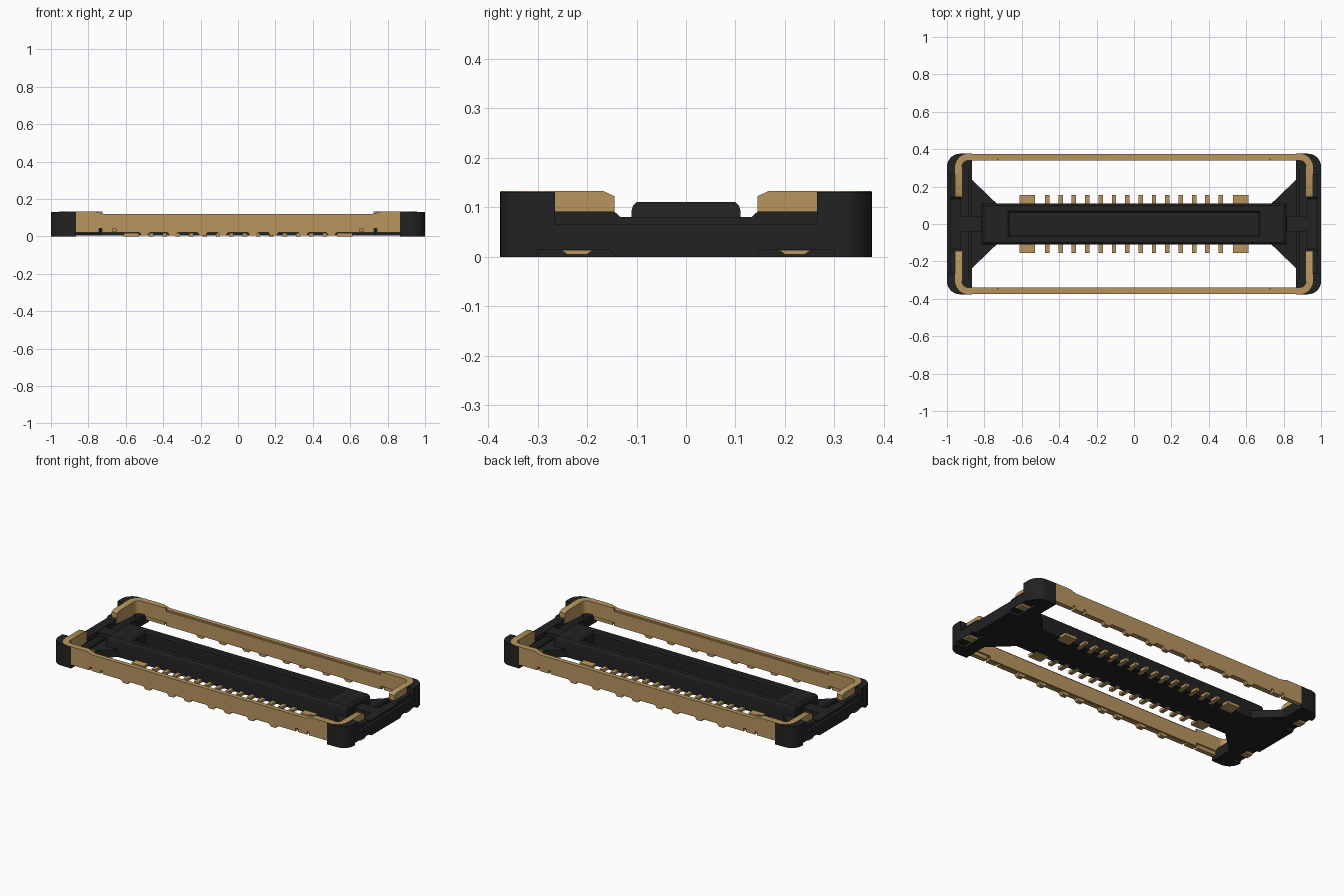
import bpy, bmesh, math

if "Cube" in bpy.data.objects:
    bpy.data.objects.remove(bpy.data.objects["Cube"])


def material(name, col):
    m = bpy.data.materials.new(name)
    m.diffuse_color = (*col, 1)
    m.use_nodes = True
    m.node_tree.nodes["Principled BSDF"].inputs["Base Color"].default_value = m.diffuse_color
    return m


BLACK = material("black_plastic", (0.016, 0.016, 0.016))
GOLD = material("gold_metal", (0.48, 0.305, 0.115))


def finish(bm, name, mat, mirror=""):
    bmesh.ops.recalc_face_normals(bm, faces=bm.faces[:])
    me = bpy.data.meshes.new(name)
    bm.to_mesh(me)
    bm.free()
    me.materials.append(mat)
    ob = bpy.data.objects.new(name, me)
    bpy.context.collection.objects.link(ob)
    if mirror:
        mod = ob.modifiers.new("mirror", 'MIRROR')
        mod.use_axis = ('x' in mirror, 'y' in mirror, False)
        mod.use_mirror_merge = False
    bpy.ops.object.select_all(action='DESELECT')
    ob.select_set(True)
    bpy.context.view_layer.objects.active = ob
    bpy.ops.object.shade_smooth_by_angle(angle=math.radians(25))
    return ob


def prism(bm, pts, axis, lo, hi):
    """Extrude a 2D outline along one axis."""
    def put(p, h):
        return {'x': (h, *p), 'y': (p[0], h, p[1]), 'z': (*p, h)}[axis]
    a = [bm.verts.new(put(p, lo)) for p in pts]
    b = [bm.verts.new(put(p, hi)) for p in pts]
    bm.faces.new(a[::-1])
    bm.faces.new(b)
    for i in range(len(pts)):
        j = (i + 1) % len(pts)
        bm.faces.new((a[i], a[j], b[j], b[i]))


def box(bm, x0, x1, y0, y1, z0, z1):
    prism(bm, [(x0, y0), (x1, y0), (x1, y1), (x0, y1)], 'z', z0, z1)


def arc(cx, cy, r, a0, a1, n=8):
    return [(cx + r * math.cos(math.radians(a0 + (a1 - a0) * i / n)),
             cy + r * math.sin(math.radians(a0 + (a1 - a0) * i / n))) for i in range(n + 1)]


OUT = arc(0.93, 0.306, 0.07, 0, 90)       # outer housing corner

# central bar: stacked rectangles, rounded rim, sunk pocket
bm = bmesh.new()
loops = [(.815, .11, .004), (.815, .11, .094), (.811, .107, .104), (.802, .100, .111),
         (.675, .070, .111), (.665, .062, .102), (.665, .062, .035)]
prev = None
for hx, hy, z in loops:
    ring = [bm.verts.new((sx * hx, sy * hy, z)) for sx, sy in ((-1, -1), (1, -1), (1, 1), (-1, 1))]
    if prev:
        for i in range(4):
            bm.faces.new((prev[i], prev[(i + 1) % 4], ring[(i + 1) % 4], ring[i]))
    else:
        bm.faces.new(ring[::-1])
    prev = ring
bm.faces.new(prev)
finish(bm, "central_bar", BLACK)

# end blocks with sloped webs joining them to the bar
bm = bmesh.new()
prism(bm, [(.735, -.11), (.865, -.235), (.90, -.235), (.90, .235), (.865, .235), (.735, .11)],
      'z', .004, .05)
plan = [(.865, 0), (1, 0)] + OUT + [(.865, .376)]
full = [(x, -y) for x, y in plan[:1:-1]] + plan[1:]
inner = [(.94, -.37), (.94, .37), (.865, .37), (.865, -.37)]
prism(bm, inner, 'z', 0, .05)
outer = [(.93, -.376)] + [p for p in full if p[0] >= .931] + [(.93, .376)]
prism(bm, outer, 'z', .015, .067)
finish(bm, "end_block", BLACK, "x")

# feet under the end blocks, leaving notches for the pads
bm = bmesh.new()
prism(bm, [(-.14, 0), (.14, 0), (.155, .016), (-.155, .016)][::-1], 'x', .935, 1)
finish(bm, "middle_foot", BLACK, "x")
bm = bmesh.new()
prism(bm, [(.865, .30), (1, .30)] + OUT + [(.865, .376)], 'z', 0, .055)
finish(bm, "corner_foot", BLACK, "xy")

# stepped ledge carrying the shield arms
bm = bmesh.new()
half = [(.133, .081), (.145, .092), (.268, .092), (.268, .03)]
prism(bm, [(-y, z) for y, z in half[::-1]] + half, 'x', .925, .982)
finish(bm, "end_ledge", BLACK, "x")
bm = bmesh.new()
box(bm, .80, .93, -.04, .04, .02, .08)
box(bm, .865, .885, -.33, .33, .04, .06)
finish(bm, "end_rib", BLACK, "x")

# tall corner posts wrapped round the shield
bm = bmesh.new()
prism(bm, [(.865, .358), (.865, .376)] + OUT[::-1] + [(1, .265), (.94, .265)]
      + arc(.885, .303, .055, 0, 90), 'z', .05, .1315)
finish(bm, "corner_post", BLACK, "xy")

# shield long rails: side outline with feet bumps, notches and a dipped top
bottom = []
for c in (.08, .19, .35, .50):
    bottom += [(c - .028, .022), (c - .016, .006), (c + .016, .006), (c + .028, .022)]
for c in (.66, .735):
    bottom += [(c - .007, .022), (c - .007, .042), (c + .007, .042), (c + .007, .022)]
half = bottom + [(.89, .022), (.89, .133), (.762, .133), (.722, .121)]
bm = bmesh.new()
prism(bm, half + [(-x, z) for x, z in half[::-1]], 'y', .348, .3752)
box(bm, -.725, .725, .340, .348, .025, .113)
for s in (-1, 1):
    box(bm, min(s * .725, s * .89), max(s * .725, s * .89), .339, .348, .045, .133)
finish(bm, "shield_rail", GOLD, "y")

# shield corners and arms
bm = bmesh.new()
prism(bm, arc(.885, .303, .072, 0, 90) + arc(.885, .303, .036, 90, 0), 'z', .03, .133)
prism(bm, [(.304, .05), (.304, .133), (.167, .133), (.145, .123), (.145, .06)], 'x', .918, .957)
finish(bm, "shield_corner_arm", GOLD, "xy")

# contact pins, wide power pins and solder pads
bm = bmesh.new()
for i in range(14):
    x = (i - 6.5) * .0713
    box(bm, x - .012, x + .012, .085, .155, .001, .018)
finish(bm, "contact_pins", GOLD, "y")
bm = bmesh.new()
box(bm, .53, .613, .085, .155, .001, .018)
finish(bm, "power_pin", GOLD, "xy")
bm = bmesh.new()
prism(bm, [(.20, .005), (.24, .005), (.252, .014), (.188, .014)], 'x', .935, .998)
finish(bm, "solder_pad", GOLD, "xy")
